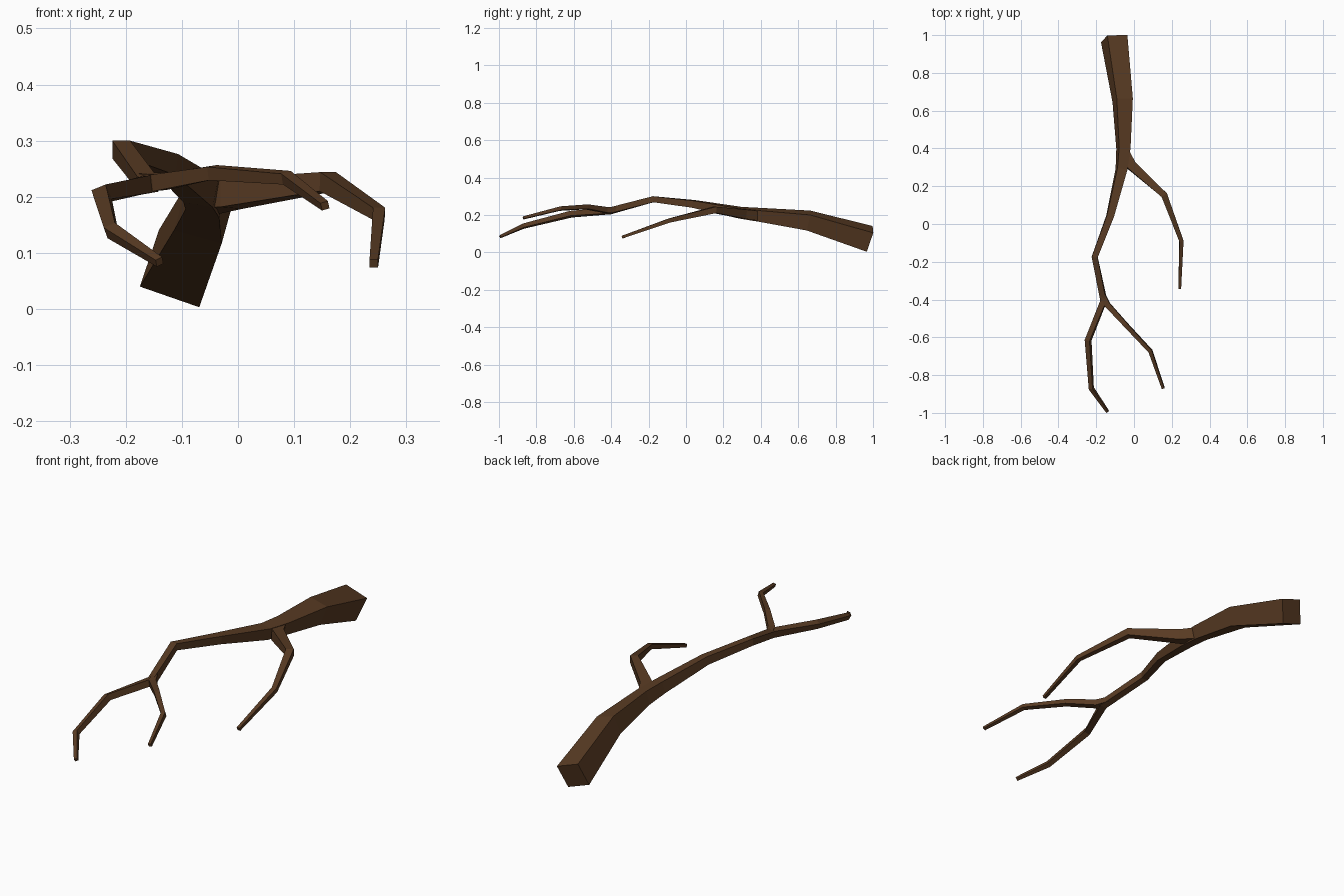
import bpy, bmesh, math
from mathutils import Vector

if "Cube" in bpy.data.objects:
    bpy.data.objects.remove(bpy.data.objects["Cube"])

bark = bpy.data.materials.new("brown_bark")
bark.diffuse_color = (0.10, 0.044, 0.017, 1)
bark.use_nodes = True
bark.node_tree.nodes["Principled BSDF"].inputs["Base Color"].default_value = bark.diffuse_color


def limb(name, points):
    """Sweep a tapering square along points of (x, y, z, half_width, roll_degrees)."""
    centres = [Vector(p[:3]) for p in points]
    bm = bmesh.new()
    rings = []
    for i, (x, y, z, half, roll) in enumerate(points):
        c = centres[i]
        d = Vector()
        if i > 0:
            d += (c - centres[i - 1]).normalized()
        if i < len(points) - 1:
            d += (centres[i + 1] - c).normalized()
        d.normalize()
        right = Vector((0, 0, 1)).cross(d).normalized()
        up = d.cross(right)
        a = math.radians(roll)
        r = right * math.cos(a) + up * math.sin(a)
        u = up * math.cos(a) - right * math.sin(a)
        rings.append([bm.verts.new(c + half * (sx * r + su * u))
                      for sx, su in ((-1, -1), (1, -1), (1, 1), (-1, 1))])
    for a, b in zip(rings, rings[1:]):
        for k in range(4):
            n = (k + 1) % 4
            bm.faces.new((a[k], a[n], b[n], b[k]))
    bm.faces.new(rings[0][::-1])
    bm.faces.new(rings[-1])
    bmesh.ops.recalc_face_normals(bm, faces=bm.faces)
    me = bpy.data.meshes.new(name)
    bm.to_mesh(me)
    bm.free()
    me.materials.append(bark)
    ob = bpy.data.objects.new(name, me)
    bpy.context.collection.objects.link(ob)
    return ob


# Thick limb running through both forks to the far tip
limb("main_branch", [
    (-0.105, 0.982, 0.072, 0.056, -20),
    (-0.060, 0.655, 0.170, 0.044, -16),
    (-0.056, 0.400, 0.200, 0.031, -14),
    (-0.066, 0.290, 0.212, 0.027, -10),
    (-0.127, 0.040, 0.259, 0.019, -5),
    (-0.208, -0.175, 0.284, 0.016, 0),
    (-0.160, -0.405, 0.222, 0.016, 10),
    (-0.243, -0.615, 0.204, 0.014, 22),
    (-0.226, -0.870, 0.140, 0.011, 25),
    (-0.140, -0.993, 0.084, 0.007, 25),
])

# Side branch from the first fork
limb("side_branch", [
    (-0.058, 0.385, 0.199, 0.026, -12),
    (-0.012, 0.308, 0.205, 0.025, -4),
    (0.160, 0.153, 0.227, 0.017, 0),
    (0.251, -0.090, 0.170, 0.011, 0),
    (0.242, -0.342, 0.081, 0.0075, 0),
])

# Thin twig from the second fork
limb("twig", [
    (-0.168, -0.370, 0.230, 0.013, 5),
    (-0.140, -0.428, 0.226, 0.015, 5),
    (-0.045, -0.532, 0.243, 0.012, 8),
    (0.087, -0.673, 0.234, 0.010, 15),
    (0.155, -0.870, 0.184, 0.007, 18),
])
